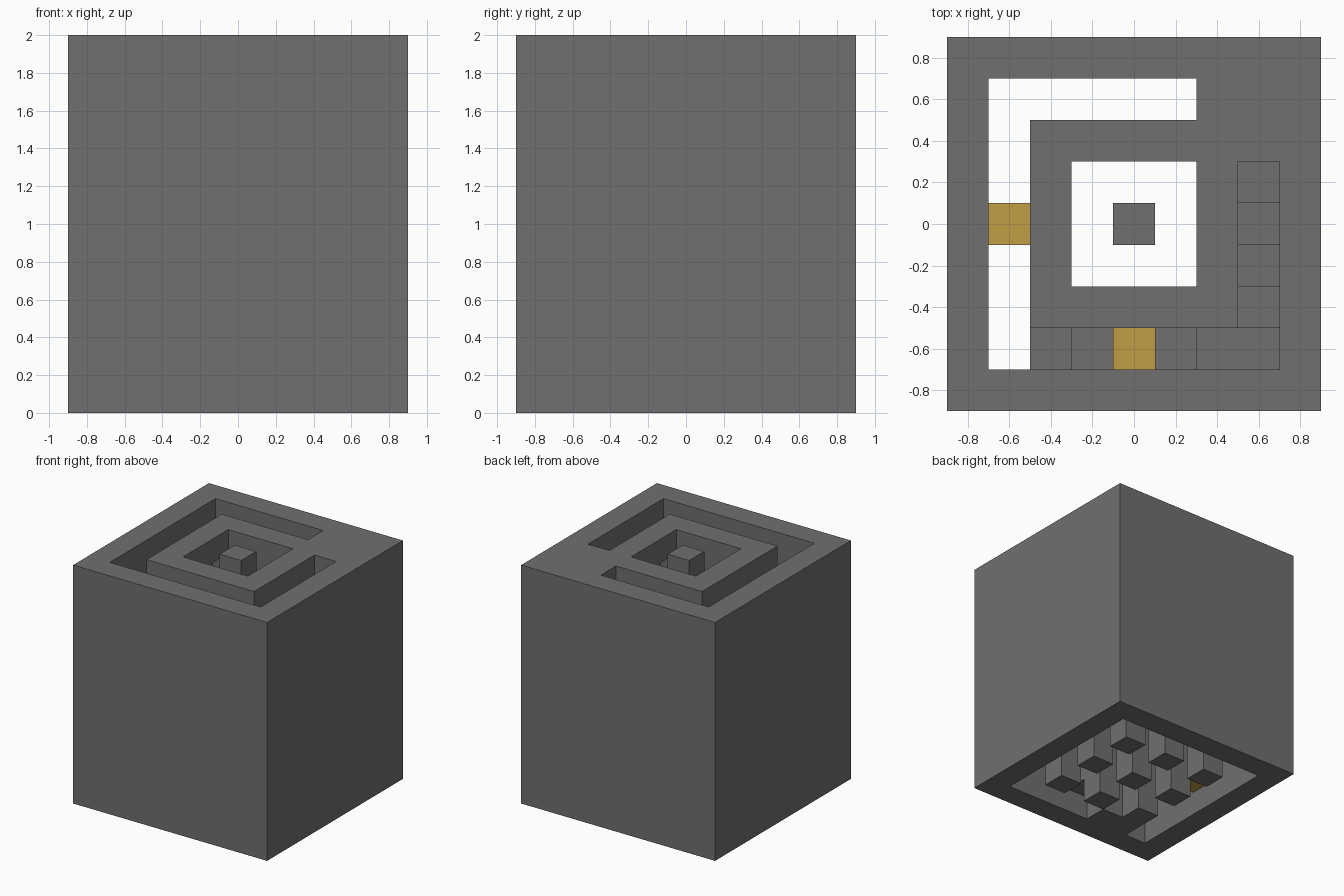
import bpy
import bmesh
from mathutils import Matrix

U = 0.2          # edge of one building block
SIZE = 9         # blocks along x and y
LEVELS = 10      # blocks along z

cube = bpy.data.objects.get("Cube")
if cube:
    bpy.data.objects.remove(cube, do_unlink=True)


def material(name, color):
    mat = bpy.data.materials.new(name)
    mat.use_nodes = True
    mat.diffuse_color = color
    bsdf = mat.node_tree.nodes["Principled BSDF"]
    bsdf.inputs["Base Color"].default_value = color
    bsdf.inputs["Roughness"].default_value = 0.8
    return mat


stone = material("grey stone", (0.16, 0.16, 0.16, 1))
gold = material("gold", (0.53, 0.34, 0.06, 1))


def block(name, lo, hi, mat=stone):
    """Box spanning block indices lo up to, not including, hi."""
    shift = (SIZE / 2, SIZE / 2, 0)
    a = [(v - s) * U for v, s in zip(lo, shift)]
    b = [(v - s) * U for v, s in zip(hi, shift)]
    size = [q - p for p, q in zip(a, b)]
    centre = [(p + q) / 2 for p, q in zip(a, b)]
    bm = bmesh.new()
    bmesh.ops.create_cube(bm, size=1, matrix=Matrix.Translation(centre)
                          @ Matrix.Diagonal((*size, 1)))
    mesh = bpy.data.meshes.new(name)
    bm.to_mesh(mesh)
    bm.free()
    mesh.materials.append(mat)
    obj = bpy.data.objects.new(name, mesh)
    bpy.context.collection.objects.link(obj)
    return obj


def square_ring(name, lo, hi, z0, z1):
    """Four one-block-thick walls around a square."""
    block(name + "_front", (lo, lo, z0), (hi, lo + 1, z1))
    block(name + "_back", (lo, hi - 1, z0), (hi, hi, z1))
    block(name + "_right", (lo, lo + 1, z0), (lo + 1, hi - 1, z1))
    block(name + "_left", (hi - 1, lo + 1, z0), (hi, hi - 1, z1))


# Outer shell and the beam carried by the inner colonnade
square_ring("outer_wall", 0, SIZE, 0, LEVELS)
square_ring("inner_beam", 2, 7, LEVELS - 1, LEVELS)

# Pillars of the colonnade, with a free post in the middle
for i in (2, 4, 6):
    for j in (2, 4, 6):
        middle = i == j == 4
        block("centre_post" if middle else "pillar", (i, j, 0),
              (i + 1, j + 1, LEVELS if middle else LEVELS - 1))

# Stairs climbing along the front, turning the corner, then along the left
path = [(i, 1) for i in range(2, 7)] + [(7, j) for j in range(2, 7)]
for n, (i, j) in enumerate(path):
    top = n + 1
    if (i, j) == (4, 1):
        block("gold_step", (i, j, top - 1), (i + 1, j + 1, top), gold)
        block("gold_step_base", (i, j, top - 2), (i + 1, j + 1, top - 1))
    else:
        block("stair_step", (i, j, max(0, top - 2)), (i + 1, j + 1, top))
block("corner_landing", (7, 1, 4), (8, 2, 5))

# Landing at the top of the stairs
block("top_landing", (6, 7, LEVELS - 1), (8, 8, LEVELS))

# Gold bridge across the open shaft
block("gold_bridge", (1, 4, 1), (2, 5, 2), gold)
